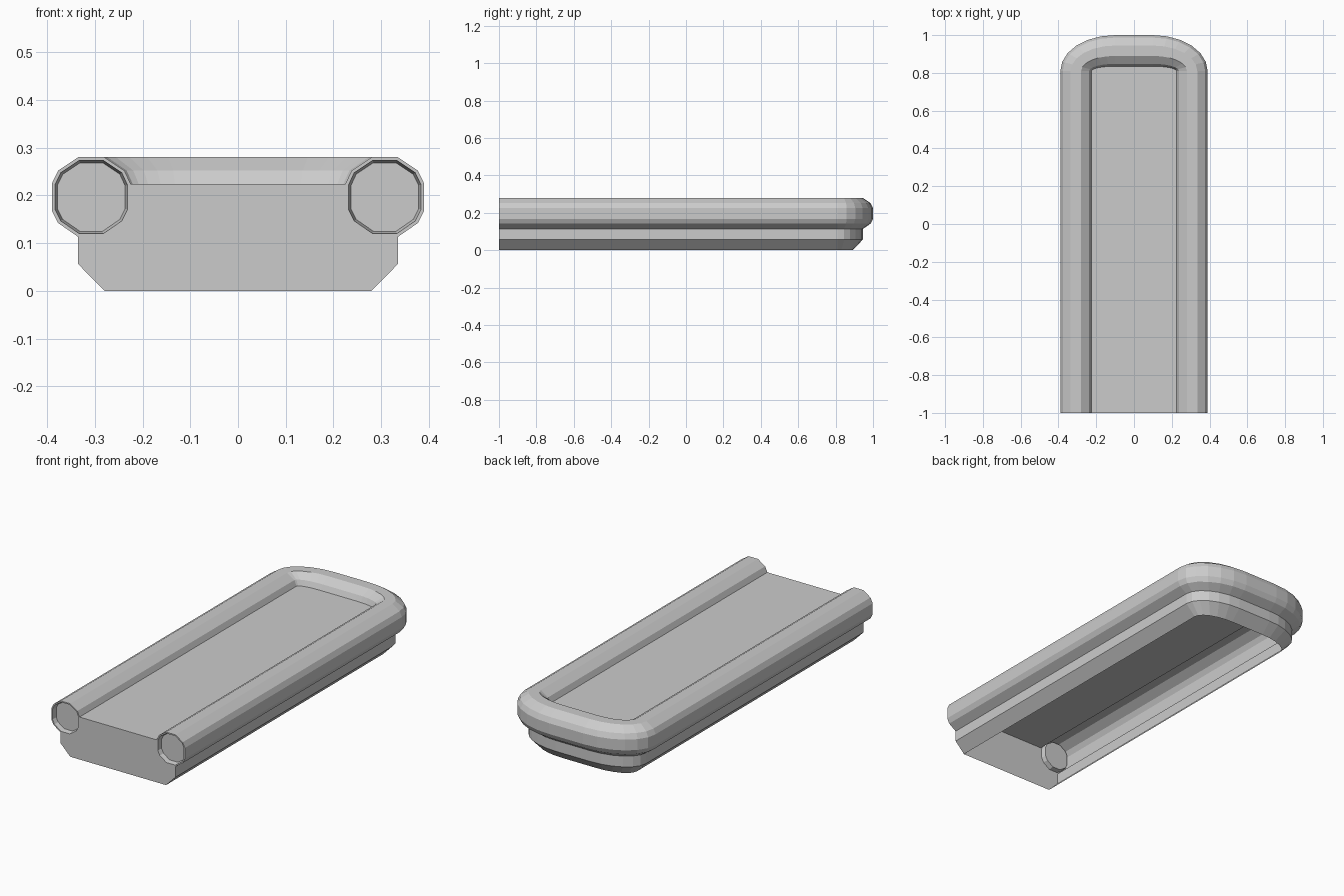
import bpy, bmesh
from math import sin, cos, pi

if "Cube" in bpy.data.objects:
    bpy.data.objects.remove(bpy.data.objects["Cube"])

# half-section of the shell: (inset from outer outline, height), bottom rim to floor edge
SECTION = [(.11, 0), (.055, .056), (.055, .113), (.013, .142), (0, .168), (0, .225),
           (.013, .252), (.055, .28), (.11, .28), (.152, .252), (.165, .224)]
# full twelve-sided tube section
TUBE = SECTION[2:] + [(.165, .168), (.152, .142), (.11, .113)]
HALF, FRONT, CX, CY, STEPS = .39, -1.0, .10, .81, 6


def outline(inset):
    """U-shaped path: right front, round the back, to left front."""
    a, b = HALF - CX - inset, 1 - CY - inset
    arc = [(CX + a * cos(t * pi / 2 / STEPS), CY + b * sin(t * pi / 2 / STEPS))
           for t in range(STEPS + 1)]
    right = [(HALF - inset, FRONT)] + arc
    return right + [(-x, y) for x, y in reversed(right)]


def finish(bm, name):
    bmesh.ops.remove_doubles(bm, verts=bm.verts, dist=1e-5)
    bmesh.ops.recalc_face_normals(bm, faces=bm.faces)
    me = bpy.data.meshes.new(name)
    bm.to_mesh(me)
    bm.free()
    ob = bpy.data.objects.new(name, me)
    bpy.context.collection.objects.link(ob)
    return ob


bm = bmesh.new()

# side walls and rounded rail swept round the outline, open underneath
loops = [[bm.verts.new((x, y, z)) for x, y in outline(d)] for d, z in SECTION]
for lo, hi in zip(loops, loops[1:]):
    for i in range(len(lo) - 1):
        bm.faces.new((lo[i], lo[i + 1], hi[i + 1], hi[i]))

# flat floor between the rails
bm.faces.new(loops[-1])

# front plate below the floor, passing round both rail ends
edge = SECTION[:3] + TUBE[:8:-1] + SECTION[-1:]
edge = SECTION[:3] + [TUBE[11], TUBE[10], TUBE[9], TUBE[8]]
right = [(HALF - d, z) for d, z in edge]
plate = right + [(-x, z) for x, z in reversed(right)]
bm.faces.new([bm.verts.new((x, FRONT, z)) for x, z in plate])

# rail ends: narrow rim, then a shallow tapered recess
TX, TZ = HALF - .0825, .1965
for side in (1, -1):
    rings = []
    for scale, depth in ((1, 0), (.92, 0), (.86, .025)):
        rings.append([bm.verts.new((side * (TX + (HALF - d - TX) * scale),
                                    FRONT + depth, TZ + (z - TZ) * scale))
                      for d, z in TUBE])
    n = len(TUBE)
    for r, s in zip(rings, rings[1:]):
        for i in range(n):
            j = (i + 1) % n
            bm.faces.new((r[i], r[j], s[j], s[i]))
    bm.faces.new(rings[-1])

finish(bm, "railed_tray_shell")
